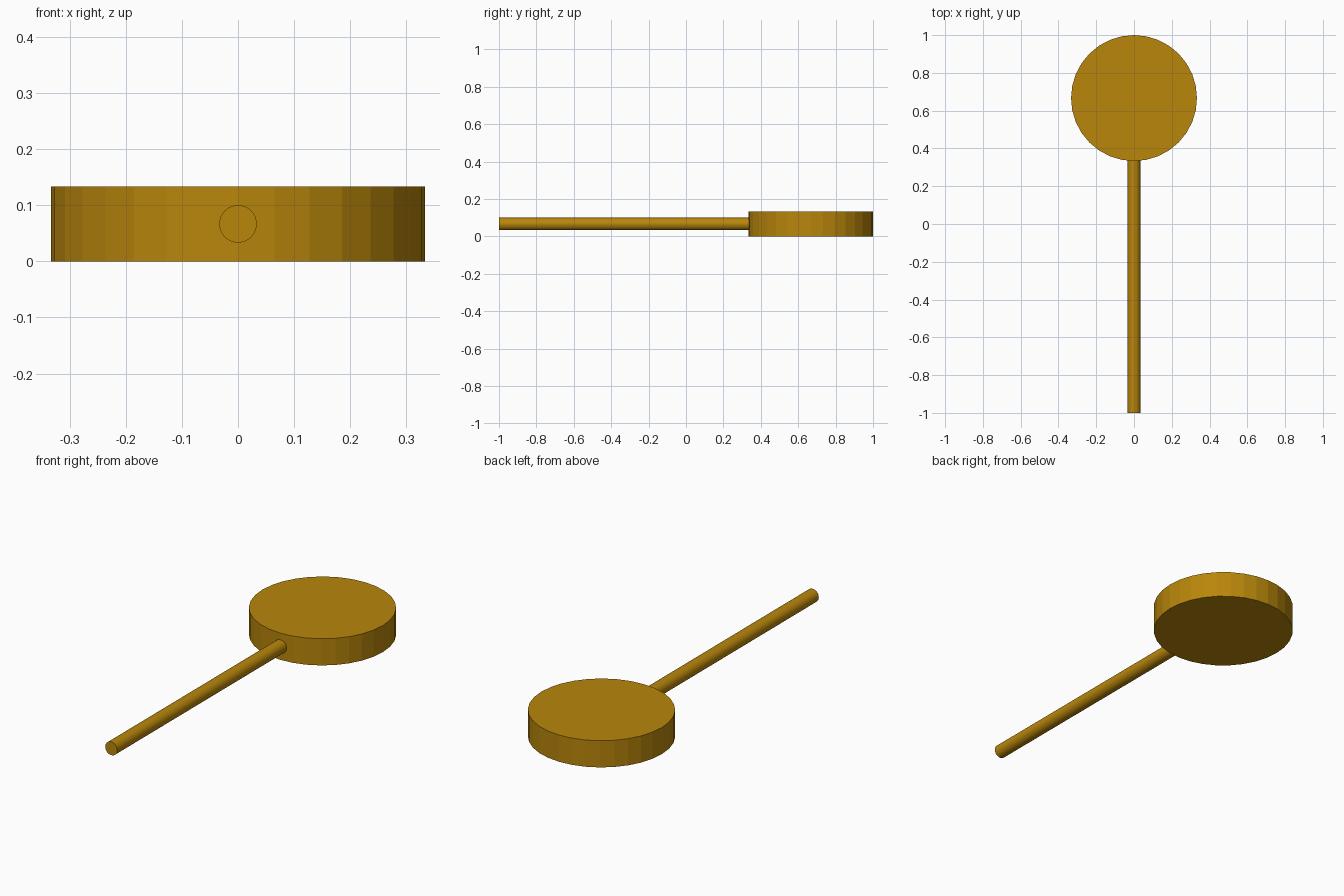
import bpy, math

if "Cube" in bpy.data.objects:
    bpy.data.objects.remove(bpy.data.objects["Cube"])

gold = bpy.data.materials.new("dark_gold")
gold.diffuse_color = (0.479, 0.238, 0.0033, 1)
gold.use_nodes = True
gold.node_tree.nodes["Principled BSDF"].inputs["Base Color"].default_value = gold.diffuse_color


def cylinder(name, radius, depth, location, rotation=(0, 0, 0)):
    bpy.ops.mesh.primitive_cylinder_add(vertices=32, radius=radius, depth=depth,
                                        location=location, rotation=rotation)
    obj = bpy.context.object
    obj.name = name
    obj.data.materials.append(gold)
    return obj


R = 1 / 3          # disc radius
H = 2 / 15         # disc thickness
START, END = -1.0, 0.34   # handle ends, just inside the disc rim

# flat round head
cylinder("round_head", R, H, (0, 1 - R, H / 2))

# thin straight handle
cylinder("handle", R / 10, END - START, (0, (START + END) / 2, H / 2),
         (math.pi / 2, 0, 0))
